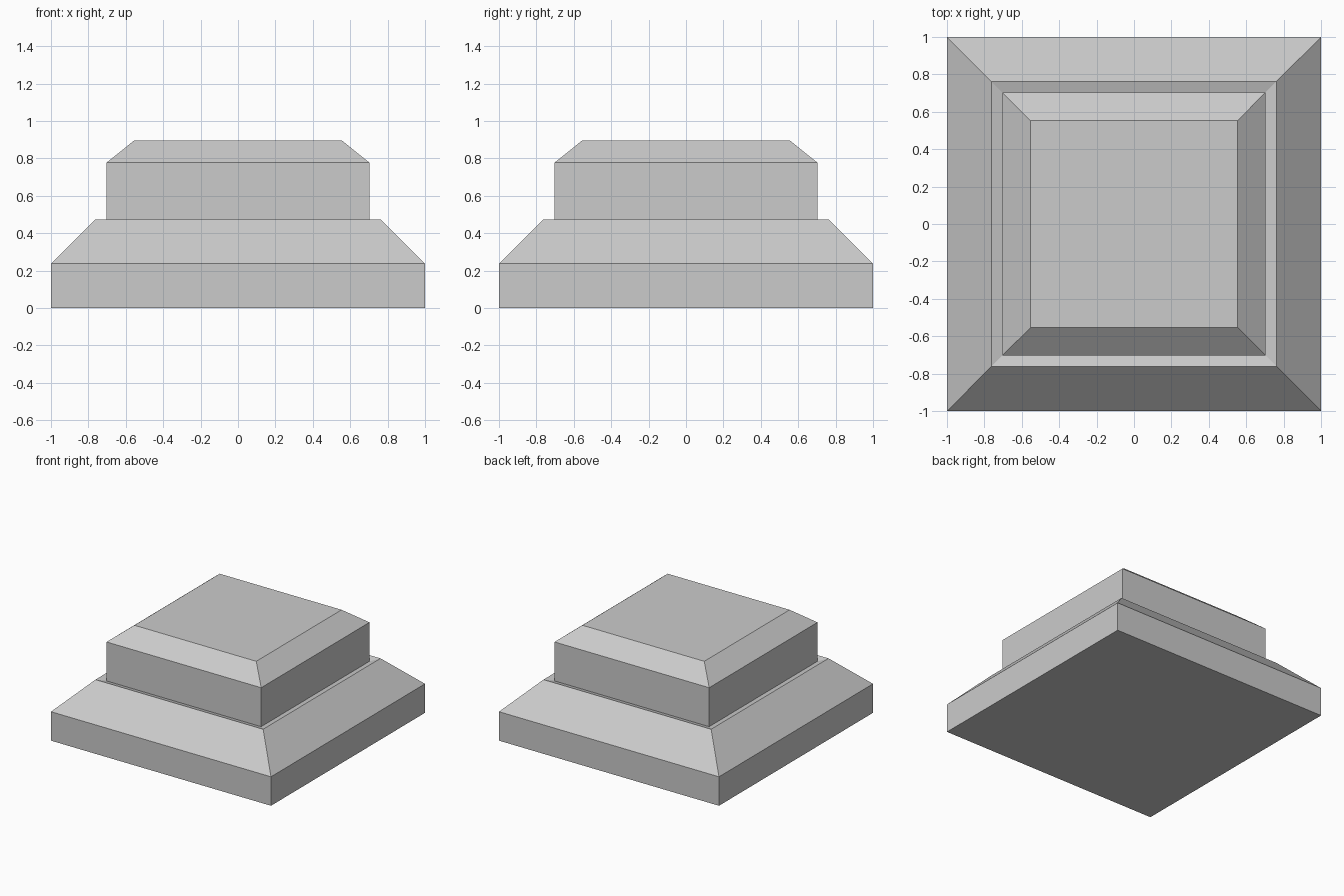
import bpy, bmesh

if "Cube" in bpy.data.objects:
    bpy.data.objects.remove(bpy.data.objects["Cube"])

# Profile of the stepped block: (half width, height) from bottom to top
PROFILE = [
    (1.0, 0.0), (1.0, 0.238),        # base slab
    (0.762, 0.474), (0.703, 0.457),  # bevelled shoulder, ledge dipping inward
    (0.703, 0.777), (0.554, 0.897),  # upper block and its chamfer
]


def square_ring(bm, half, z):
    corners = ((-1, -1), (1, -1), (1, 1), (-1, 1))
    return [bm.verts.new((sx * half, sy * half, z)) for sx, sy in corners]


bm = bmesh.new()
rings = [square_ring(bm, h, z) for h, z in PROFILE]

# Side walls between neighbouring rings
for low, high in zip(rings, rings[1:]):
    for i in range(4):
        j = (i + 1) % 4
        bm.faces.new((low[i], low[j], high[j], high[i]))

# Bottom and top caps
bm.faces.new(rings[0][::-1])
bm.faces.new(rings[-1])

mesh = bpy.data.meshes.new("stepped_cap")
bm.to_mesh(mesh)
bm.free()
bpy.context.collection.objects.link(bpy.data.objects.new("stepped_cap", mesh))
